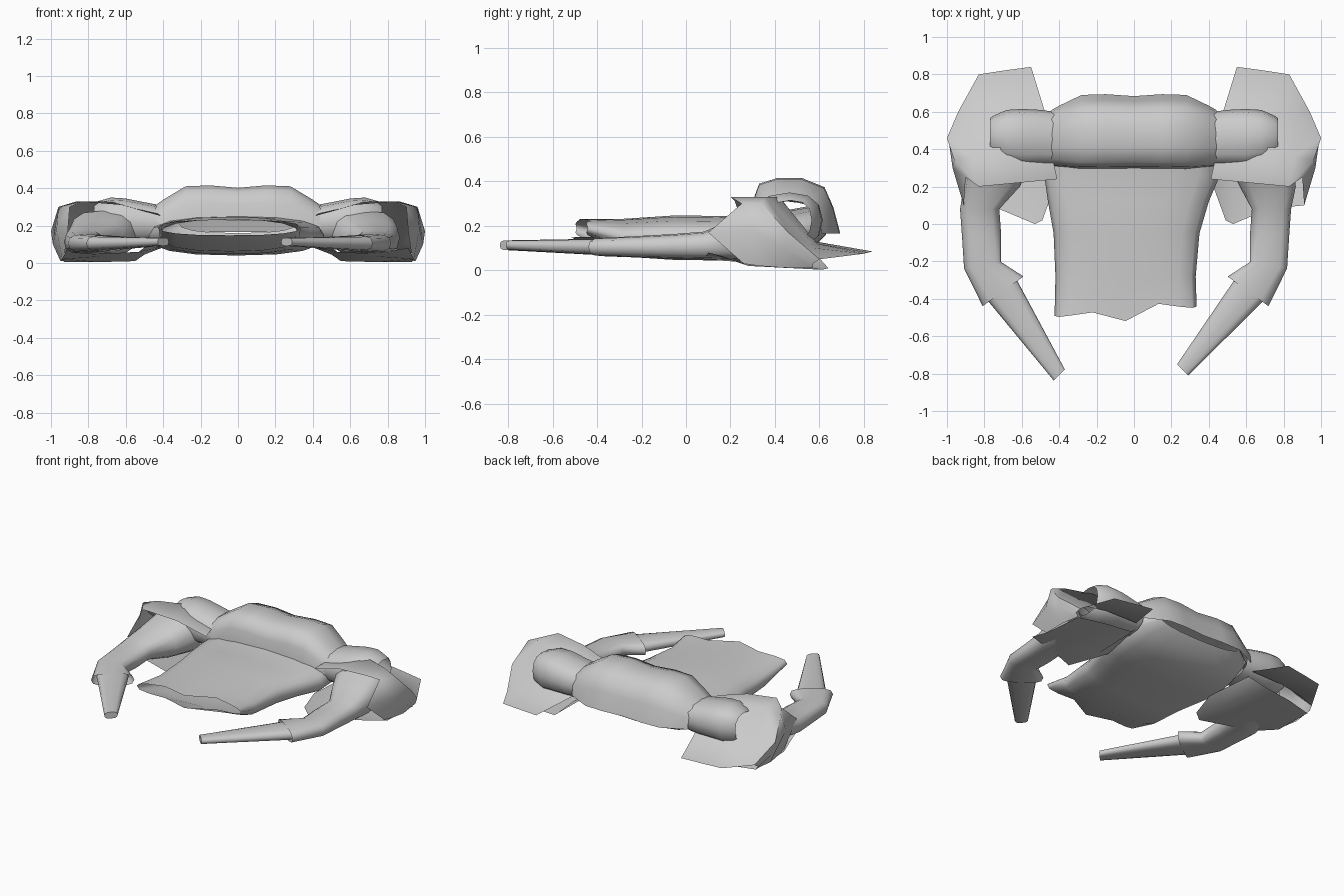
import bpy, bmesh, math
from mathutils import Vector

if "Cube" in bpy.data.objects:
    bpy.data.objects.remove(bpy.data.objects["Cube"])


def loft(name, rows, closed=True, cap_end=False, angle=40):
    """Skin a list of equal-length point rows."""
    bm = bmesh.new()
    vs = [[bm.verts.new(p) for p in r] for r in rows]
    n = len(rows[0])
    for a, b in zip(vs, vs[1:]):
        for i in range(n if closed else n - 1):
            j = (i + 1) % n
            bm.faces.new((a[i], a[j], b[j], b[i]))
    if cap_end:
        bm.faces.new(vs[-1])
    bmesh.ops.recalc_face_normals(bm, faces=bm.faces)
    if not closed:
        bm.normal_update()
        if sum(f.normal.z * f.calc_area() for f in bm.faces) < 0:
            bmesh.ops.reverse_faces(bm, faces=bm.faces)
    me = bpy.data.meshes.new(name)
    bm.to_mesh(me)
    bm.free()
    ob = bpy.data.objects.new(name, me)
    bpy.context.collection.objects.link(ob)
    bpy.ops.object.select_all(action='DESELECT')
    ob.select_set(True)
    bpy.context.view_layer.objects.active = ob
    bpy.ops.object.shade_smooth_by_angle(angle=math.radians(angle))
    return ob


def ring(x, y, z, w, h, deg=0, n=12, power=0.8):
    """Flattened oval whose width runs along an angle in the ground plane."""
    a = math.radians(deg)
    out = []
    for i in range(n):
        t = 2 * math.pi * i / n
        c, s = math.cos(t), math.sin(t)
        c = math.copysign(abs(c) ** power, c)
        s = math.copysign(abs(s) ** power, s)
        out.append(Vector((x + w * c * math.cos(a), y + w * c * math.sin(a), z + h * s)))
    return out


def flip(rows, side, shift=0.0):
    return [[Vector((side * (p[0] + shift), p[1], p[2])) for p in r] for r in rows]


# Torso tube with an uneven hem
torso = [ring(*r, n=16) for r in [
    (-.045, -.48, .19, .38, .042), (-.045, -.28, .147, .375, .085),
    (-.04, -.05, .147, .39, .10), (-.03, .12, .145, .43, .10),
    (-.01, .26, .142, .47, .102), (0, .42, .155, .46, .11),
    (0, .56, .19, .44, .10), (0, .63, .22, .32, .06)]]
hem = [(-.43, -.49), (-.37, -.505), (-.27, -.46), (-.04, -.52), (.18, -.40), (.27, -.46), (.34, -.44)]
for p in torso[0]:
    for (x0, y0), (x1, y1) in zip(hem, hem[1:]):
        if x0 <= p.x <= x1:
            p.y = y0 + (y1 - y0) * (p.x - x0) / (x1 - x0)
loft("torso", torso, angle=80)

# Rolled yoke across the shoulders: middle and end profiles blended along x
mid = [(.295, .23), (.305, .32), (.33, .385), (.41, .41), (.52, .41), (.62, .37), (.66, .28), (.69, .165)]
end = [(.31, .17), (.315, .24), (.35, .29), (.41, .31), (.48, .31), (.56, .29), (.60, .23), (.61, .165)]
yoke = []
for x, t in [(-.44, 1), (-.40, .72), (-.28, .0), (-.15, -.05), (0, .08),
             (.15, -.05), (.28, 0), (.40, .72), (.44, 1)]:
    yoke.append([(x, a + (c - a) * t, b + (d - b) * t) for (a, b), (c, d) in zip(mid, end)])
loft("yoke", yoke, closed=False, angle=80)

# Pauldron sheet: rows run front to back, from the neck side outwards
pauldron = [
    [(.41, .24, .25), (.45, .42, .28), (.47, .58, .13), (.55, .84, .085)],
    [(.62, .22, .31), (.68, .42, .33), (.70, .59, .12), (.70, .82, .08)],
    [(.83, .20, .33), (.86, .36, .33), (.87, .58, .10), (.83, .80, .075)],
    [(.90, .25, .30), (.96, .34, .30), (1.0, .46, .17), (.94, .60, .05)],
    [(.91, .10, .17), (.97, .30, .18), (.99, .44, .10), (.95, .57, .03)],
    [(.93, .26, .03), (.94, .33, .02), (.95, .44, .012), (.93, .57, .01)]]
# Sheet under the shoulder, running into the sleeve
under = [
    [(.91, .10, .08), (.94, .28, .02), (.93, .57, .005)],
    [(.72, .08, .05), (.74, .28, .035), (.74, .62, .005)],
    [(.53, .00, .06), (.50, .26, .045), (.55, .64, .01)],
    [(.49, .02, .09), (.41, .24, .08), (.46, .56, .10)]]

for side, label in ((1, "right"), (-1, "left")):
    off = .09 if side < 0 else 0
    # Shoulder cap
    cap = [ring(x, y, z, w, h, 90) for x, y, z, w, h in [
        (.42, .455, .21, .145, .10), (.50, .46, .215, .15, .11),
        (.60, .46, .225, .155, .12), (.68, .465, .225, .145, .125),
        (.75, .47, .225, .11, .105), (.77, .47, .225, .095, .09)]]
    loft(label + "_shoulder_cap", flip(cap, side), angle=70)
    loft(label + "_pauldron", flip(pauldron, side), closed=False, angle=60)
    loft(label + "_underarm", flip(under, side), closed=False, angle=60)
    # Bent sleeve
    sleeve = [ring(*r, power=.7) for r in [
        (.67 - off / 2, .36, .16, .18, .12), (.715 - off / 2, .20, .135, .15, .09),
        (.735, .08, .112, .105, .062), (.725, -.06, .108, .105, .055),
        (.72, -.22, .106, .10, .048, -10), (.61, -.36, .105, .135, .042, -36)]]
    loft(label + "_sleeve", flip(sleeve, side, off), angle=80)
    # Tapered forearm
    forearm = [ring(*r, power=.7) for r in [
        (.64 + off, -.32, .105, .10, .04, -38),
        (.61 + off, -.36, .105, .095, .038, -38),
        (.26 + off * 1.55, -.78 - off * .3, .113, .042, .022, -45)]]
    loft(label + "_forearm", flip(forearm, side), cap_end=True, angle=70)
